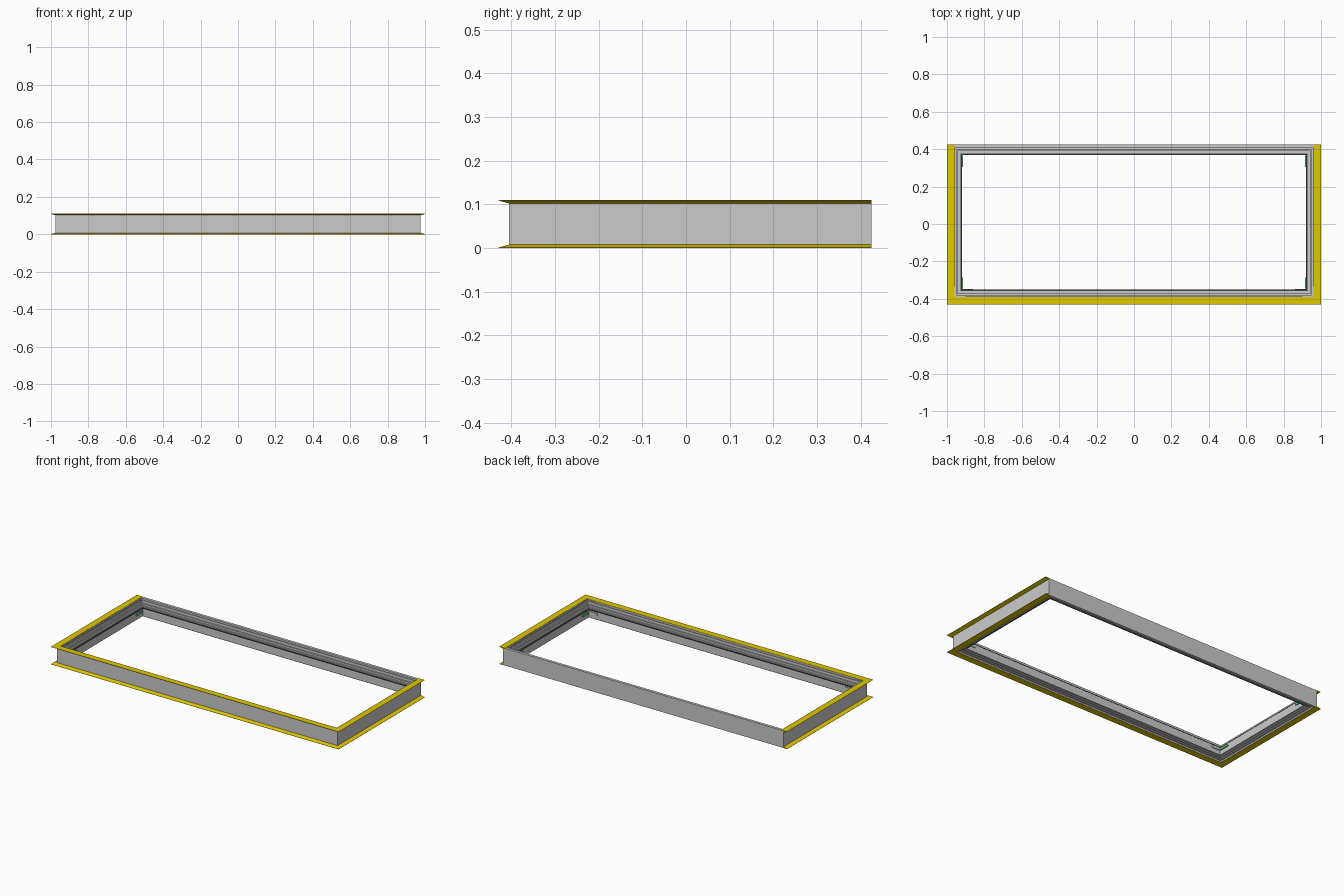
import bpy

if "Cube" in bpy.data.objects:
    bpy.data.objects.remove(bpy.data.objects["Cube"])

# Outer rectangle of the frame body
X, Y0, Y1 = 0.975, -0.405, 0.425


def material(name, rgb):
    m = bpy.data.materials.new(name)
    m.diffuse_color = (*rgb, 1)
    m.use_nodes = True
    m.node_tree.nodes["Principled BSDF"].inputs["Base Color"].default_value = m.diffuse_color
    return m


yellow = material("yellow_seal", (0.75, 0.58, 0.0))
dark = material("dark_rubber", (0.06, 0.06, 0.06))
green = material("green_clip", (0.1, 0.6, 0.2))
light = material("light_metal", (0.75, 0.75, 0.75))


def make(name, verts, faces, mat=None):
    me = bpy.data.meshes.new(name)
    me.from_pydata(verts, [], faces)
    ob = bpy.data.objects.new(name, me)
    bpy.context.collection.objects.link(ob)
    if mat:
        me.materials.append(mat)
    bpy.context.view_layer.objects.active = ob
    ob.select_set(True)
    bpy.ops.object.mode_set(mode='EDIT')
    bpy.ops.mesh.select_all(action='SELECT')
    bpy.ops.mesh.normals_make_consistent(inside=False)
    bpy.ops.object.mode_set(mode='OBJECT')
    ob.select_set(False)
    return ob


def sweep(name, profile, closed, mat=None):
    """Mitred sweep of (inset, z) points round the frame, or round three sides."""
    n, verts, faces = len(profile), [], []
    for c in range(4):
        for d, z in profile:
            sx = -1 if c < 2 else 1
            back = c in (0, 3)
            y = (Y1 - (d if closed else 0)) if back else Y0 + d
            verts.append((sx * (X - d), y, z))
    for c in range(4 if closed else 3):
        a, b = c * n, (c + 1) % 4 * n
        for i in range(n):
            j = (i + 1) % n
            faces.append((a + i, a + j, b + j, b + i))
    if not closed:
        faces += [tuple(range(n)), tuple(range(3 * n, 4 * n))]
    return make(name, verts, faces, mat)


def box(name, x0, x1, y0, y1, z0, z1, mat):
    v = [(x, y, z) for x in (x0, x1) for y in (y0, y1) for z in (z0, z1)]
    f = [(0, 1, 3, 2), (4, 6, 7, 5), (0, 4, 5, 1), (2, 3, 7, 6), (0, 2, 6, 4), (1, 5, 7, 3)]
    return make(name, v, f, mat)


# Stepped metal frame
sweep("frame_body", [
    (0, 0.001), (0, 0.109), (0.017, 0.109), (0.017, 0.098), (0.023, 0.098),
    (0.023, 0.102), (0.026, 0.102), (0.026, 0.085), (0.034, 0.085),
    (0.034, 0.074), (0.043, 0.074), (0.043, 0.066), (0.054, 0.066),
    (0.054, 0.018), (0.043, 0.018), (0.043, 0.012), (0.034, 0.012),
    (0.034, 0.006), (0.026, 0.006), (0.026, 0.010), (0.017, 0.010),
    (0.017, 0.001)], True)

# Dark seal along the inner ledge
sweep("inner_seal", [(0.047, 0.065), (0.047, 0.069), (0.055, 0.069), (0.055, 0.065)], True, dark)

# Tapered yellow lips on left, front and right sides, above and below
lip = [(0.015, 0.0), (-0.025, 0.0), (-0.025, 0.001), (0.0, 0.008), (0.015, 0.008)]
sweep("lower_lip", lip, False, yellow)
sweep("upper_lip", [(d, 0.11 - z) for d, z in lip], False, yellow)

# Corner keys and clips, mirrored left and right
for s, side in ((-1, "left"), (1, "right")):
    box(side + "_corner_key_side", s * 0.953, s * 0.957, -0.387, -0.335, 0.096, 0.104, light)
    box(side + "_corner_key_front", s * 0.90, s * 0.957, -0.387, -0.383, 0.096, 0.104, light)
    box(side + "_inner_tab", s * 0.86, s * 0.92, -0.353, -0.347, 0.045, 0.06, light)
    for y, end in ((0.335, "back"), (-0.315, "front")):
        box(f"{side}_{end}_clip", s * 0.915, s * 0.923, y - 0.03, y + 0.03, 0.045, 0.058, green)
